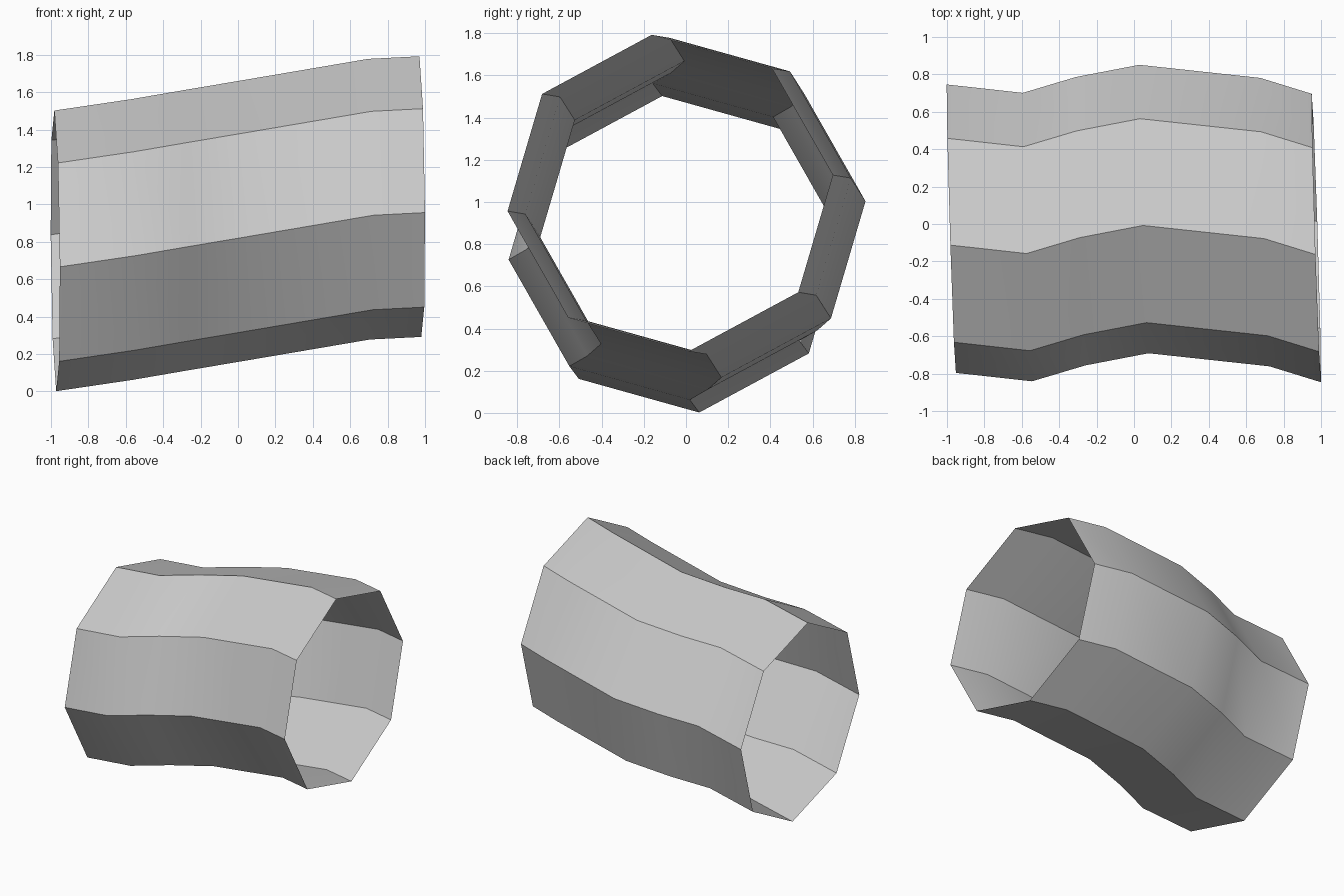
import bpy
import bmesh
import math

cube = bpy.data.objects.get("Cube")
if cube:
    bpy.data.objects.remove(cube, do_unlink=True)

# Plain grey material
GREY = (0.6, 0.6, 0.6, 1.0)
mat = bpy.data.materials.new("plain grey")
mat.use_nodes = True
mat.diffuse_color = GREY
mat.node_tree.nodes["Principled BSDF"].inputs["Base Color"].default_value = GREY

# Centre line of the bent tube
PATH = [(-0.977, -0.025, 0.752), (-0.57, -0.07, 0.812), (-0.285, 0.015, 0.861),
        (0.053, 0.08, 0.918), (0.70, 0.01, 1.028), (0.975, -0.075, 1.042)]
SIDES = 8
RADIUS_Y, RADIUS_Z = 0.776, 0.755
TURN = math.radians(6.5)


def add_ring(bm, centre):
    """Eight-sided ring, leaning slightly, around one point of the path."""
    cx, cy, cz = centre
    ring = []
    for i in range(SIDES):
        a = TURN + i * math.tau / SIDES
        dy, dz = RADIUS_Y * math.cos(a), RADIUS_Z * math.sin(a)
        ring.append(bm.verts.new((cx - 0.031 * dy - 0.01 * dz, cy + dy, cz + dz)))
    return ring


# Open tube wall, rings bridged with quads
bm = bmesh.new()
rings = [add_ring(bm, p) for p in PATH]
for r, s in zip(rings, rings[1:]):
    for i in range(SIDES):
        j = (i + 1) % SIDES
        bm.faces.new((r[i], r[j], s[j], s[i]))
mesh = bpy.data.meshes.new("bent_tube")
bm.to_mesh(mesh)
bm.free()
mesh.materials.append(mat)
tube = bpy.data.objects.new("bent_tube", mesh)
bpy.context.collection.objects.link(tube)

# Smooth along the length, sharp between the eight sides
bpy.ops.object.select_all(action="DESELECT")
tube.select_set(True)
bpy.context.view_layer.objects.active = tube
bpy.ops.object.shade_smooth_by_angle(angle=math.radians(35))
